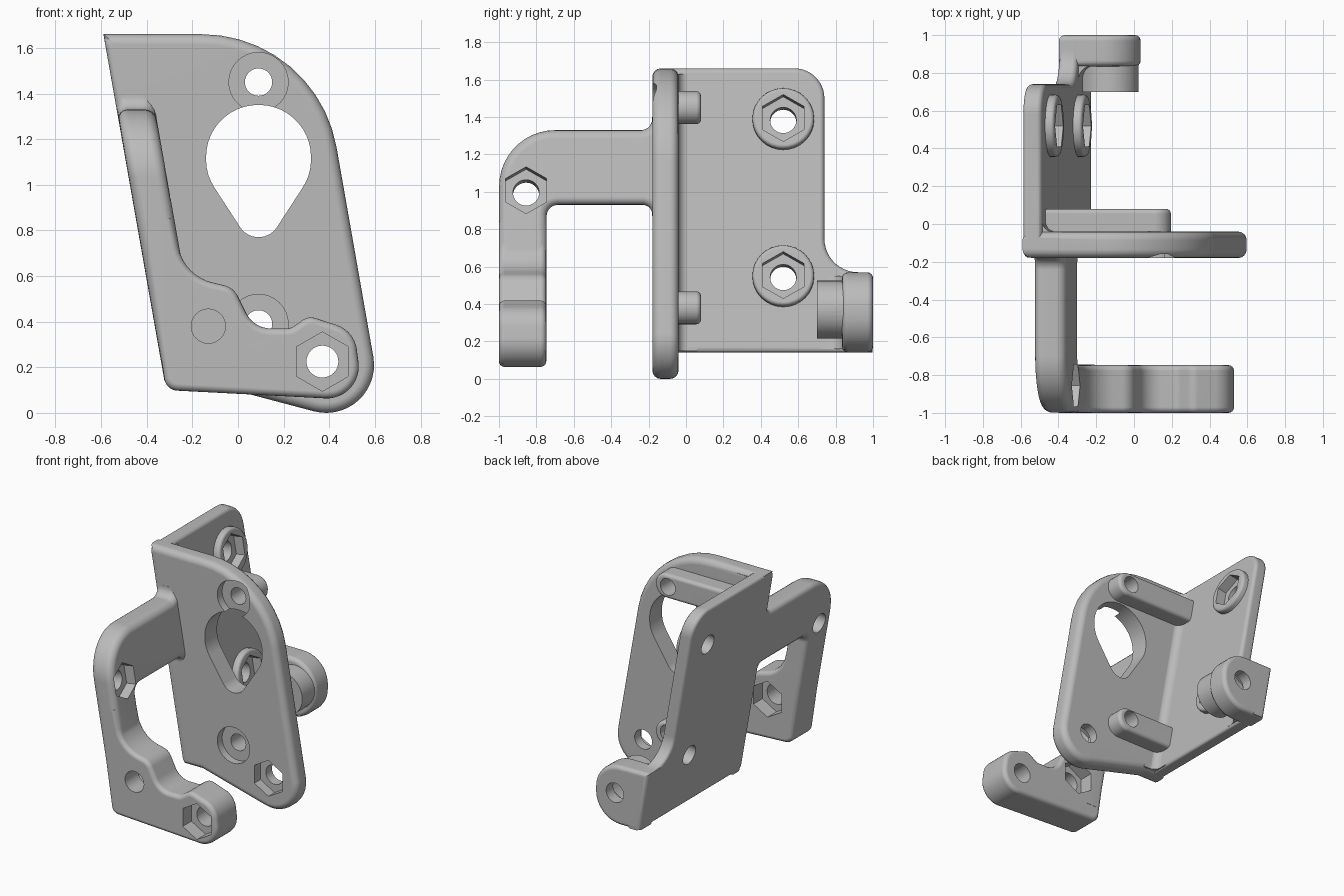
import bpy, bmesh, math
from mathutils import Vector, Matrix

if "Cube" in bpy.data.objects:
    bpy.data.objects.remove(bpy.data.objects["Cube"])

grey = bpy.data.materials.new("cast_grey")
grey.use_nodes = True
grey.diffuse_color = (0.5, 0.5, 0.5, 1)
grey.node_tree.nodes["Principled BSDF"].inputs["Base Color"].default_value = (0.5, 0.5, 0.5, 1)

LEAN = 0.176                                   # slope of the leaning side


def lean_x(z):
    return -0.59 + LEAN * (1.66 - z)


# Ways of placing a profile (u, v) with depth w
def upright(u, v, w):
    return (u, w, v)


def leaning(u, v, w):
    return (lean_x(v) + w, u, v)


def corner(u, v, w):
    return (lean_x(w) + u, v, w)


def rounded(points):
    """Polygon from corners (u, v, radius) with each corner filleted."""
    out = []
    for i, p in enumerate(points):
        c = Vector(p[:2])
        r = p[2] if len(p) > 2 else 0
        if not r:
            out.append(c)
            continue
        a = (Vector(points[i - 1][:2]) - c).normalized()
        b = (Vector(points[(i + 1) % len(points)][:2]) - c).normalized()
        half = a.angle(b) / 2
        mid = c + (a + b).normalized() * (r / math.sin(half))
        start = c + a * (r / math.tan(half)) - mid
        sweep = start.angle_signed(c + b * (r / math.tan(half)) - mid)
        n = max(3, round(abs(sweep) * 7))
        for k in range(n + 1):
            t = -sweep * k / n
            out.append(mid + Matrix.Rotation(t, 2) @ start)
    return out


def finish(name, bm):
    bmesh.ops.remove_doubles(bm, verts=bm.verts, dist=1e-5)
    bmesh.ops.recalc_face_normals(bm, faces=bm.faces)
    me = bpy.data.meshes.new(name)
    bm.to_mesh(me)
    bm.free()
    me.materials.append(grey)
    ob = bpy.data.objects.new(name, me)
    bpy.context.collection.objects.link(ob)
    return ob


def prism(name, points, place, w0, w1, bevel=0):
    bm = bmesh.new()
    outline = rounded(points)
    rings = [[bm.verts.new(place(p.x, p.y, w)) for p in outline] for w in (w0, w1)]
    caps = [bm.faces.new(r) for r in rings]
    n = len(outline)
    for i in range(n):
        j = (i + 1) % n
        bm.faces.new((rings[0][i], rings[0][j], rings[1][j], rings[1][i]))
    bmesh.ops.recalc_face_normals(bm, faces=bm.faces)
    if bevel:
        edges = [e for f in caps for e in f.edges]
        bmesh.ops.bevel(bm, geom=edges, offset=bevel, segments=4, profile=0.5,
                        affect='EDGES', clamp_overlap=False)
    return finish(name, bm)


def rod(name, base, axis, r, d0, d1, sides=32, bevel=0):
    """Round or six-sided rod along an axis, between two distances."""
    axis = Vector(axis).normalized()
    side = axis.cross((0, 0, 1)).normalized()
    up = side.cross(axis)
    bm = bmesh.new()
    rings = []
    for d in (d0, d1):
        rings.append([bm.verts.new(Vector(base) + axis * d + r * (
            math.sin(2 * math.pi * k / sides) * side + math.cos(2 * math.pi * k / sides) * up))
            for k in range(sides)])
    caps = [bm.faces.new(g) for g in rings]
    for i in range(sides):
        j = (i + 1) % sides
        bm.faces.new((rings[0][i], rings[0][j], rings[1][j], rings[1][i]))
    bmesh.ops.recalc_face_normals(bm, faces=bm.faces)
    if bevel:
        bmesh.ops.bevel(bm, geom=list(caps[1].edges), offset=bevel, segments=3,
                        profile=0.5, affect='EDGES')
    return finish(name, bm)


def hole(x, z, y0, y1, r=0.07, sides=32):
    return rod("cutter", (x, 0, z), (0, 1, 0), r, y0, y1, sides)


NORMAL = (1, 0, LEAN)


def lean_rod(name, y, z, r, d0, d1, sides=32, bevel=0):
    z -= 0.02
    return rod(name, (lean_x(z), y, z), NORMAL, r, d0, d1, sides, bevel)


# Main plate and leaning side plate
bracket = prism("bracket", [
    (-0.59, 1.66), (0.345, 1.66, 0.6), (0.65, -0.077, 0.21),
    (-0.17, 0.14, 0.06), (lean_x(0.14), 0.14)], upright, -0.18, -0.04, 0.045)
parts = [prism("side_plate", [
    (-0.178, 1.66, 0.05), (0.74, 1.66, 0.16), (0.74, 0.57, 0.18), (0.998, 0.57, 0.03),
    (0.998, 0.142), (-0.178, 0.142, 0.04)], leaning, 0.0, 0.1, 0.025)]

# Concave fillets inside the corners
parts.append(prism("inner_fillet", [
    (0.04, -0.1), (0.2, -0.1), (0.2, -0.041), (0.1, -0.041, 0.055), (0.1, 0.06),
    (0.04, 0.06)], corner, 0.15, 1.63))
parts.append(prism("tab_fillet", [
    (0.04, 0.9), (0.24, 0.9), (0.24, 0.84), (0.1, 0.84, 0.08), (0.1, 0.72),
    (0.04, 0.72)], corner, 0.16, 0.55))

# Rear tab
parts.append(prism("rear_tab", [
    (lean_x(0.569), 0.569), (0.035, 0.569, 0.2), (0.035, 0.141, 0.2),
    (lean_x(0.141), 0.141)], upright, 0.835, 1.0, 0.03))

# Arm reaching forward and turning down
parts.append(prism("arm", [
    (-0.999, 0.2), (-0.999, 1.33, 0.3), (-0.181, 1.33, 0.06), (-0.181, 1.4), (-0.1, 1.4),
    (-0.1, 0.87), (-0.181, 0.87), (-0.181, 0.93, 0.05), (-0.745, 0.93, 0.06),
    (-0.745, 0.2)], leaning, 0.001, 0.168, 0.045))

# Hooked foot of the arm
parts.append(prism("hook_foot", [
    (lean_x(0.86) + 0.02, 0.86), (-0.29, 0.86), (-0.235, 0.6, 0.2), (-0.02, 0.55, 0.09),
    (0.07, 0.37, 0.12), (0.23, 0.37, 0.06), (0.31, 0.425, 0.06), (0.51, 0.36, 0.13),
    (0.55, 0.055, 0.14), (lean_x(0.1), 0.1, 0.06)], upright, -1.0, -0.747, 0.03))

# Bars behind the main plate
for z in (1.45, 0.38):
    parts.append(prism("back_bar", [
        (lean_x(z) + 0.06, z + 0.088), (0.195, z + 0.088, 0.085),
        (0.195, z - 0.088, 0.085), (lean_x(z) + 0.06, z - 0.088)],
        upright, -0.1, 0.08, 0.025))

# Round bosses on the side plate
SIDE_HOLES = ((0.52, 1.39), (0.52, 0.55))
for y, z in SIDE_HOLES:
    parts.append(lean_rod("side_boss", y, z, 0.165, 0.05, 0.145, bevel=0.02))

# Cutters: keyhole opening, bolt holes, counterbores and nut pockets
cutters = [prism("cutter", [
    (-0.14, 1.35, 0.228), (0.32, 1.35, 0.228), (0.32, 1.044, 0.22),
    (0.09, 0.69, 0.096), (-0.14, 1.044, 0.22)], upright, -0.3, 0.0)]
for z in (1.45, 0.39):
    cutters += [hole(0.09, z, -0.3, 0.2, 0.06), hole(0.09, z, -0.3, -0.125, 0.13)]
cutters += [
    hole(0.37, 0.225, -1.1, 0.05),
    hole(0.37, 0.225, -1.1, -0.9, 0.13, 6),
    hole(0.37, 0.225, -0.3, -0.11, 0.13, 6),
    hole(-0.13, 0.38, -1.1, -0.6, 0.075),
    hole(-0.13, 0.38, -0.85, -0.6, 0.13, 6),
    hole(-0.13, 0.37, 0.7, 1.1),
    hole(-0.13, 0.37, 0.7, 0.92, 0.125, 6),
    hole(-0.13, 0.37, 0.7, 0.865, 0.155)]
for y, z, floor in [(*h, 0.075) for h in SIDE_HOLES] + [(-0.855, 1.0, 0.09)]:
    cutters += [lean_rod("cutter", y, z, 0.07, -0.1, 0.3),
                lean_rod("cutter", y, z, 0.127, floor, 0.3, 6)]

# Join everything into one casting, then cut it
bpy.ops.object.select_all(action='DESELECT')
bpy.context.view_layer.objects.active = bracket
bracket.select_set(True)
for group, mode in ((parts, 'UNION'), (cutters, 'DIFFERENCE')):
    for ob in group:
        ob.hide_render = True
        m = bracket.modifiers.new("join", 'BOOLEAN')
        m.operation, m.solver, m.object = mode, 'EXACT', ob
        bpy.ops.object.modifier_apply(modifier=m.name)
        bpy.data.objects.remove(ob)

bpy.ops.object.shade_smooth_by_angle(angle=math.radians(32))
wn = bracket.modifiers.new("even_shading", 'WEIGHTED_NORMAL')
wn.keep_sharp = True
